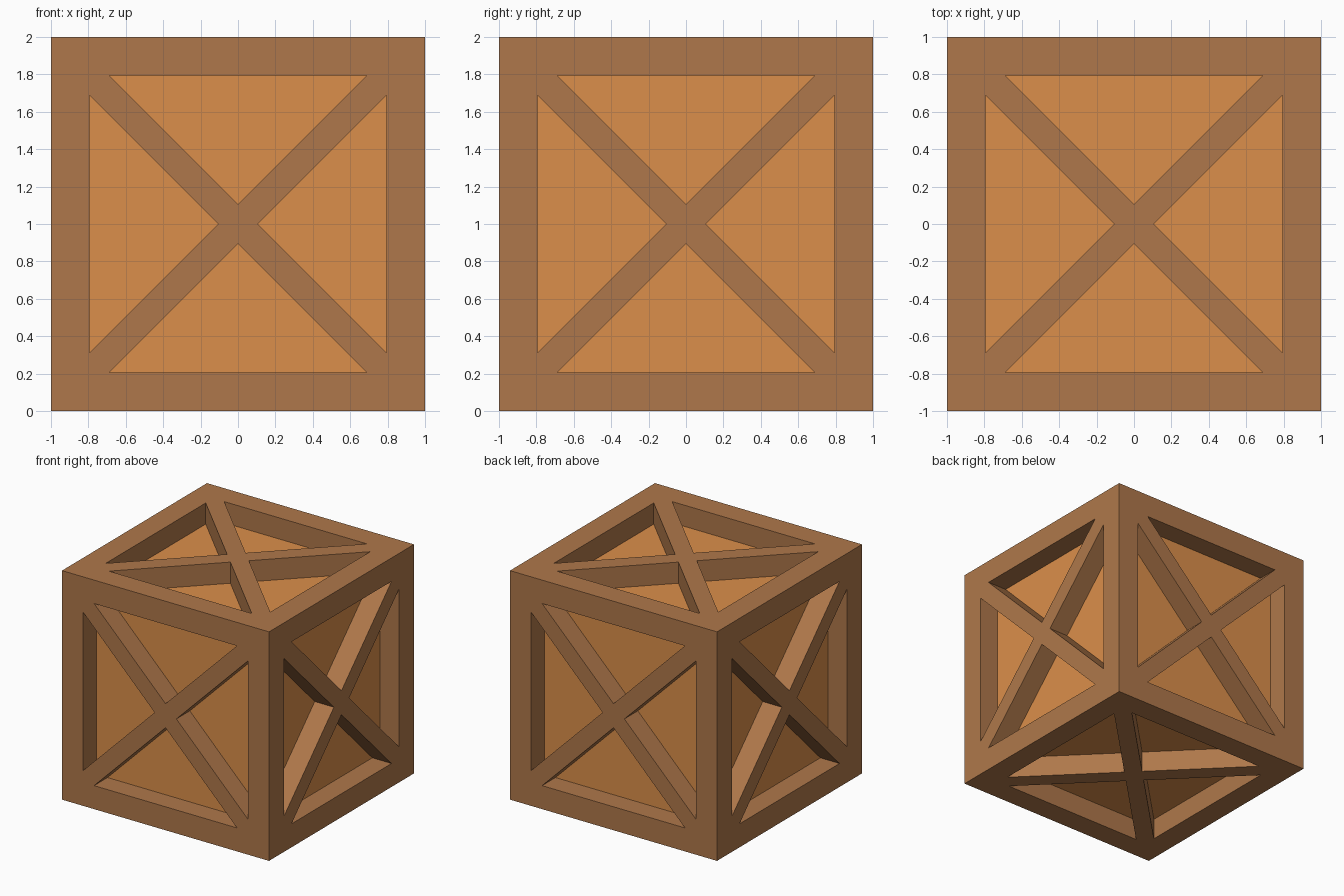
import bpy, bmesh
from math import pi
from mathutils import Matrix, Vector

if "Cube" in bpy.data.objects:
    bpy.data.objects.remove(bpy.data.objects["Cube"])

HALF = 1.0      # half the crate size
INNER = 0.795   # inner edge of the border frame
BRACE = 0.105   # diagonal brace half width, measured along the face axes
DEPTH = 0.185   # panel recess


def material(name, color):
    m = bpy.data.materials.new(name)
    m.diffuse_color = (*color, 1)
    m.use_nodes = True
    m.node_tree.nodes["Principled BSDF"].inputs["Base Color"].default_value = m.diffuse_color
    return m


def add_quarter(bm, mat):
    """One quarter of a crate side: border, two half braces, recess and panel."""
    outer = [(0, 0), (HALF, HALF), (-HALF, HALF)]
    inner = [(0, BRACE), (INNER - BRACE, INNER), (BRACE - INNER, INNER)]

    def ring(points, z):
        return [bm.verts.new(mat @ Vector((x, y, z))) for x, y in points]

    rim, lip, base = ring(outer, HALF), ring(inner, HALF), ring(inner, HALF - DEPTH)
    for a, b in ((rim, lip), (lip, base)):
        for i in range(3):
            j = (i + 1) % 3
            bm.faces.new((a[i], a[j], b[j], b[i]))
    bm.faces.new(base).material_index = 1


# Six sides, each made of four quarters
sides = [Matrix.Rotation(i * pi / 2, 4, 'X') for i in range(4)]
sides += [Matrix.Rotation(s * pi / 2, 4, 'Y') for s in (-1, 1)]
lift = Matrix.Translation((0, 0, HALF))

bm = bmesh.new()
for side in sides:
    for k in range(4):
        add_quarter(bm, lift @ side @ Matrix.Rotation(k * pi / 2, 4, 'Z'))
bmesh.ops.remove_doubles(bm, verts=bm.verts, dist=0.0005)

# Join the flush border and brace pieces across the diagonals
bmesh.ops.recalc_face_normals(bm, faces=bm.faces)

mesh = bpy.data.meshes.new("crate")
bm.to_mesh(mesh)
bm.free()
mesh.materials.append(material("frame_wood", (0.43, 0.187, 0.069)))
mesh.materials.append(material("panel_wood", (0.71, 0.274, 0.069)))
crate = bpy.data.objects.new("crate", mesh)
bpy.context.collection.objects.link(crate)
